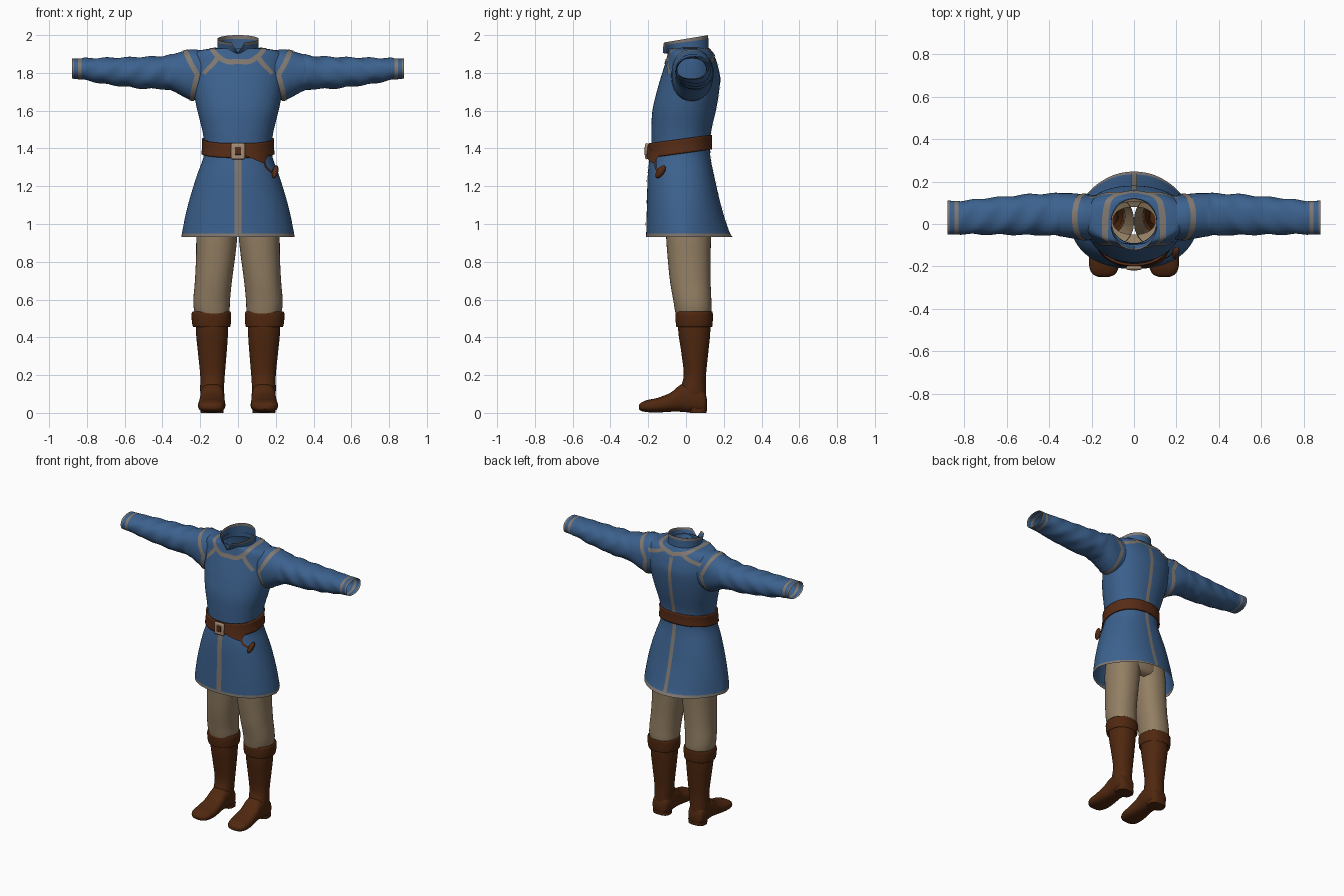
import bpy, bmesh, math
from mathutils import Vector
from mathutils.bvhtree import BVHTree

old = bpy.data.objects.get("Cube")
if old:
    bpy.data.objects.remove(old)
made = []


def material(name, rgb):
    m = bpy.data.materials.new(name)
    m.use_nodes = True
    m.diffuse_color = (*rgb, 1)
    m.node_tree.nodes["Principled BSDF"].inputs["Base Color"].default_value = (*rgb, 1)
    return m


BLUE = material("blue_cloth", (.045, .12, .27))
TRIM = material("grey_trim", (.22, .19, .165))
TAN = material("tan_cloth", (.29, .21, .125))
BOOT = material("boot_leather", (.08, .021, .005))
BELT = material("belt_leather", (.095, .025, .008))
BONE = material("buckle_bone", (.38, .27, .18))


def add(name, verts, faces, mats, mirror=False):
    me = bpy.data.meshes.new(name)
    me.from_pydata(verts, [], faces)
    for m in mats:
        me.materials.append(m)
    bm = bmesh.new()
    bm.from_mesh(me)
    bmesh.ops.recalc_face_normals(bm, faces=bm.faces)
    bm.to_mesh(me)
    bm.free()
    ob = bpy.data.objects.new(name, me)
    bpy.context.collection.objects.link(ob)
    if mirror:
        ob.modifiers.new("mirror", 'MIRROR')
    made.append(ob)
    return ob


def spline(keys, sub=6):
    """Smooth curve through tuples of any length."""
    out = []
    last = len(keys) - 1
    for i in range(last):
        a, b, c, d = (keys[max(0, min(last, i + k))] for k in (-1, 0, 1, 2))
        for s in range(sub):
            t = s / sub
            out.append(tuple(q + .5 * t * (r - p + t * (2 * p - 5 * q + 4 * r - u + t * (3 * (q - r) + u - p)))
                             for p, q, r, u in zip(a, b, c, d)))
    return out + [tuple(keys[-1])]


def loft(name, keys, axis, mats, e=2.2, n=56, sub=6, caps=False, mirror=False):
    """Skin rings given as (position, min a, max a, min b, max b)."""
    verts, rows = [], spline(keys, sub)
    for t, a0, a1, b0, b1 in rows:
        for k in range(n):
            ang = math.tau * k / n
            c, s = math.cos(ang), math.sin(ang)
            a = (a0 + a1) / 2 + (a1 - a0) / 2 * math.copysign(abs(c) ** (2 / e), c)
            b = (b0 + b1) / 2 + (b1 - b0) / 2 * math.copysign(abs(s) ** (2 / e), s)
            verts.append({'x': (t, a, b), 'y': (a, t, b), 'z': (a, b, t)}[axis])
    faces = [(r * n + k, r * n + (k + 1) % n, (r + 1) * n + (k + 1) % n, (r + 1) * n + k)
             for r in range(len(rows) - 1) for k in range(n)]
    if caps:
        faces += [tuple(range(n)), tuple(range(len(verts) - n, len(verts)))]
    return add(name, verts, faces, mats, mirror)


def paint(ob, rule):
    for p in ob.data.polygons:
        p.material_index = 1 if rule(p.center) else 0


# Tunic body: half width, front and back at each height
body_keys = [(.93, .30, -.212, .247), (.97, .294, -.21, .225), (1.1, .265, -.207, .185),
             (1.25, .22, -.203, .15), (1.35, .184, -.193, .13), (1.42, .178, -.184, .127),
             (1.5, .19, -.183, .135), (1.6, .215, -.178, .158), (1.7, .235, -.155, .175),
             (1.78, .245, -.132, .18), (1.85, .25, -.11, .165), (1.89, .245, -.1, .15),
             (1.915, .215, -.095, .135), (1.925, .17, -.095, .13), (1.93, .125, -.094, .125),
             (1.93, .105, -.09, .118)]
body = loft("tunic_body", [(z, -w, w, f, b) for z, w, f, b in body_keys], 'z', [BLUE, TRIM], n=88)
for v in body.data.vertices:
    if v.co.y > 0 and v.co.z < 1.2:
        v.co.x *= 1 - .25 * v.co.y / .24 * (1.2 - v.co.z) / .27
paint(body, lambda c: c.z < .947)

# Sleeves
sleeve = loft("sleeve", [(.17, -.07, .135, 1.67, 1.915), (.24, -.075, .14, 1.655, 1.925),
                         (.29, -.068, .145, 1.675, 1.915), (.35, -.058, .145, 1.705, 1.898),
                         (.42, -.052, .143, 1.716, 1.888), (.5, -.052, .14, 1.716, 1.885),
                         (.6, -.05, .13, 1.728, 1.882), (.7, -.05, .122, 1.74, 1.88),
                         (.8, -.048, .11, 1.76, 1.878), (.88, -.05, .11, 1.77, 1.875)],
              'x', [BLUE, TRIM], sub=10, mirror=True)
for v in sleeve.data.vertices:  # soft cloth folds
    x = v.co.x
    if .35 < x < .82:
        v.co.z += .003 * math.sin(x * 55 + v.co.y * 30)
        v.co.y += .003 * math.sin(x * 47 + v.co.z * 40)
paint(sleeve, lambda c: c.x > .871 or .832 < c.x < .842)

# Collar with a notch at the front
n, rows, verts = 96, 10, []
for r in range(rows + 1):
    v = r / rows
    front, back = -.09 - .033 * v, .122 - .005 * v
    for k in range(n):
        ang = math.tau * k / n
        x, s = .109 * math.cos(ang), math.sin(ang)
        top = 1.98 + .02 * s
        if s < 0:
            top -= .055 * max(0, 1 - abs(x) / .035)
        verts.append((x, (front + back) / 2 + (back - front) / 2 * s, 1.9 + (top - 1.9) * v))
collar = add("collar", verts, [(r * n + k, r * n + (k + 1) % n, (r + 1) * n + (k + 1) % n, (r + 1) * n + k)
                               for r in range(rows) for k in range(n)], [BLUE, TRIM])
for i, p in enumerate(collar.data.polygons):
    p.material_index = 1 if i // n >= rows - 2 else 0

# Surface that the trims are laid on
sv, sf = [], []
for ob in (body, sleeve):
    base = len(sv)
    sv += [v.co.copy() for v in ob.data.vertices]
    sf += [[base + i for i in p.vertices] for p in ob.data.polygons]
surface = BVHTree.FromPolygons(sv, sf)


def ribbon(name, rays, width, mat=TRIM, lift=.004, mirror=False):
    """Lay a strip on the cloth along rays of (origin, direction)."""
    verts, faces = [], []
    hits = [surface.ray_cast(o, d)[0] or surface.find_nearest(o)[0] for o, d in rays]
    for i, (o, d) in enumerate(rays):
        tan = hits[min(i + 1, len(hits) - 1)] - hits[max(i - 1, 0)]
        side = tan.cross(d).normalized() * width / 2
        for k in (-1, -.5, 0, .5, 1):
            hit = surface.ray_cast(o + side * k, d)[0] or hits[i] + side * k
            verts.append(hit - d * lift)
    for i in range(len(rays) - 1):
        faces += [(i * 5 + k, i * 5 + k + 1, i * 5 + k + 6, i * 5 + k + 5) for k in range(4)]
    return add(name, verts, faces, [mat], mirror)


def along_y(points, way):
    return [(Vector((x, -way, z)), Vector((0, way, 0))) for x, z in spline(points, 10)]


def toward(points, centre=Vector((0, .02, 1.75))):
    out = []
    for p in spline(points, 8):
        d = (centre - Vector(p)).normalized()
        out.append((Vector(p) - d * .15, d))
    return out


# Trims: centre stripes, yoke, shoulder links and armholes
ribbon("front_stripe", along_y([(0, .935), (0, 1.1), (0, 1.25), (0, 1.4)], 1), .036)
ribbon("back_stripe", along_y([(0, .935), (0, 1.15), (0, 1.4), (0, 1.65), (0, 1.87)], -1), .026)
ribbon("yoke_trim", toward([(0, -.11, 1.86), (.06, -.11, 1.862), (.105, -.08, 1.885), (.135, -.02, 1.93),
                            (.13, .06, 1.93), (.09, .12, 1.9), (0, .14, 1.875)]), .026, mirror=True)
ribbon("front_link", toward([(.1, -.09, 1.88), (.14, -.1, 1.845), (.2, -.1, 1.8)]), .022, mirror=True)
ribbon("back_link", toward([(.06, .13, 1.885), (.13, .14, 1.87), (.21, .13, 1.86)]), .022, mirror=True)
arm = []
for k in range(65):
    ang = math.tau * k / 64
    d = Vector((0, -math.cos(ang), -math.sin(ang)))
    x = .215 + .065 * max(0, math.sin(ang)) + .03 * max(0, -math.sin(ang))
    arm.append((Vector((x, .03, 1.79)) - d * .3, d))
ribbon("armhole_trim", arm, .026, mirror=True)

# Belt, tilted up toward the back
belt = loft("belt", [(1.377, -.194, .194, -.203, .139), (1.415, -.19, .19, -.2, .137),
                     (1.453, -.191, .191, -.198, .138)], 'z', [BELT], n=72, sub=3)
for v in belt.data.vertices:
    v.co.z += .13 * v.co.y
belt.modifiers.new("thickness", 'SOLIDIFY').thickness = .012
ribbon("belt_tail", along_y([(.03, 1.395), (.09, 1.37), (.15, 1.345)], 1), .055, BELT, .02)
ribbon("pouch_strap", along_y([(.135, 1.345), (.15, 1.3), (.19, 1.265)], 1), .01, BELT, .01)


def block(name, loc, size, mat, bevel):
    bpy.ops.mesh.primitive_cube_add(size=1, location=loc)
    ob = bpy.context.object
    ob.name, ob.scale = name, size
    bpy.ops.object.transform_apply(location=False, rotation=False)
    ob.data.materials.append(mat)
    mod = ob.modifiers.new("bevel", 'BEVEL')
    mod.width, mod.segments = bevel, 2
    made.append(ob)


block("buckle", (0, -.207, 1.385), (.074, .018, .085), BONE, .008)
block("buckle_centre", (0, -.216, 1.387), (.034, .006, .042), BELT, .002)

# Hanging pouch
bpy.ops.mesh.primitive_uv_sphere_add(segments=20, ring_count=12, radius=1, location=(.197, -.135, 1.276),
                                     rotation=(-.6, .25, 0))
pouch = bpy.context.object
pouch.name, pouch.scale = "pouch", (.016, .02, .04)
pouch.data.materials.append(BELT)
made.append(pouch)

# Trousers
loft("trouser_leg", [(.48, .055, .215, -.045, .125), (.54, .045, .232, -.058, .135),
                     (.6, .042, .236, -.068, .134), (.7, .032, .228, -.085, .13),
                     (.82, .016, .222, -.097, .13), (.93, .004, .22, -.105, .132), (1.02, 0, .21, -.105, .13)],
     'z', [TAN], mirror=True)
loft("trouser_hips", [(.935, -.1, .1, -.05, .08), (.97, -.19, .19, -.1, .125), (1.1, -.2, .2, -.12, .13),
                      (1.22, -.18, .18, -.13, .12), (1.34, -.155, .155, -.14, .105)], 'z', [TAN])

# Boots: shaft, folded cuff, foot and sole
loft("boot_shaft", [(.05, .08, .195, -.02, .108), (.12, .075, .2, -.03, .106), (.2, .07, .2, -.012, .106),
                    (.32, .06, .212, -.025, .118), (.42, .053, .222, -.04, .128), (.52, .05, .225, -.045, .13)],
     'z', [BOOT], mirror=True)
loft("boot_cuff", [(.475, .052, .225, -.04, .128), (.455, .043, .236, -.05, .137), (.475, .038, .243, -.054, .141),
                   (.52, .036, .246, -.056, .142), (.537, .042, .24, -.05, .138), (.53, .055, .225, -.04, .125)],
     'z', [BOOT], mirror=True)
loft("boot_foot", [(.111, .11, .165, .02, .07), (.1, .088, .19, .004, .11), (.07, .077, .198, 0, .14),
                   (.02, .072, .2, .002, .16), (-.03, .072, .2, .006, .148), (-.08, .07, .205, .006, .108),
                   (-.15, .067, .211, .002, .08), (-.205, .073, .21, .004, .068), (-.236, .088, .195, .01, .055),
                   (-.249, .115, .17, .02, .042)], 'y', [BOOT], e=2.5, n=40, caps=True, mirror=True)
loft("boot_heel", [(0, .078, .197, .02, .109), (.025, .076, .199, .018, .111)], 'z', [BOOT],
     e=2.8, n=40, sub=1, caps=True, mirror=True)

# Smooth shading with sharp edges kept
bpy.ops.object.select_all(action='DESELECT')
for ob in made:
    ob.select_set(True)
bpy.context.view_layer.objects.active = body
bpy.ops.object.shade_smooth_by_angle(angle=math.radians(45))
